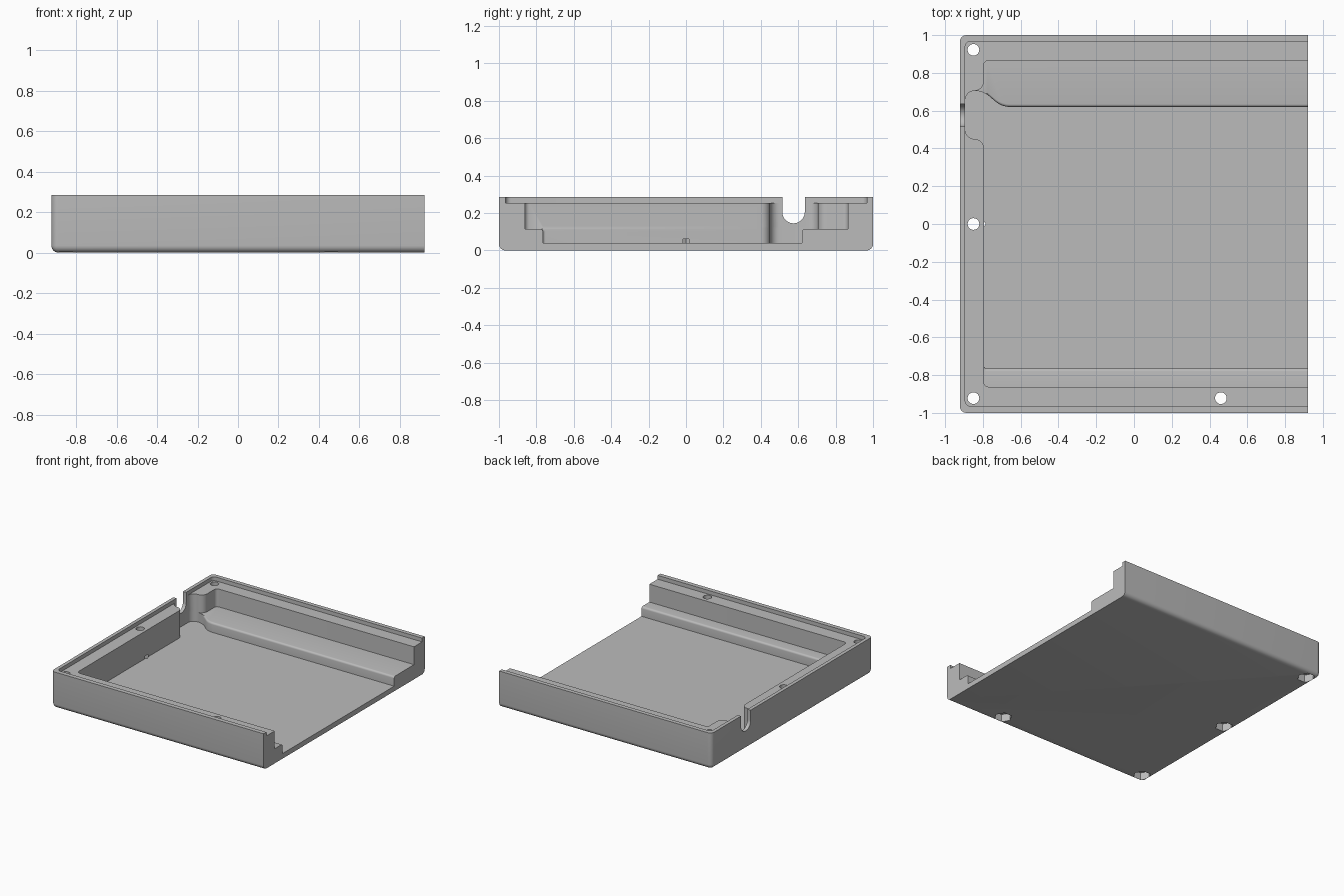
import bpy, bmesh, math
from mathutils import Vector, Matrix

cube = bpy.data.objects.get("Cube")
if cube:
    bpy.data.objects.remove(cube, do_unlink=True)

HALF_X, HEIGHT = 0.922, 0.285

grey = bpy.data.materials.new("light_grey")
grey.use_nodes = True
grey.diffuse_color = (0.5, 0.5, 0.5, 1)
grey.node_tree.nodes["Principled BSDF"].inputs["Base Color"].default_value = (0.5, 0.5, 0.5, 1)


def to_object(name, bm):
    bmesh.ops.recalc_face_normals(bm, faces=bm.faces)
    mesh = bpy.data.meshes.new(name)
    bm.to_mesh(mesh)
    bm.free()
    mesh.materials.append(grey)
    obj = bpy.data.objects.new(name, mesh)
    bpy.context.collection.objects.link(obj)
    return obj


def rounded(corners, steps=8):
    """Outline from (x, y, radius) corners, each rounded by a tangent arc."""
    out = []
    for i, (x, y, r) in enumerate(corners):
        p = Vector((x, y))
        if r == 0:
            out.append(p)
            continue
        a = (Vector(corners[i - 1][:2]) - p).normalized()
        b = (Vector(corners[(i + 1) % len(corners)][:2]) - p).normalized()
        half = a.angle(b) / 2
        centre = p + (a + b).normalized() * (r / math.sin(half))
        start = p + a * (r / math.tan(half)) - centre
        end = p + b * (r / math.tan(half)) - centre
        turn = start.angle_signed(end)
        for k in range(steps + 1):
            out.append(centre + Matrix.Rotation(-turn * k / steps, 2) @ start)
    return out


def loft(name, layers):
    """Closed solid through a stack of (outline, z) layers."""
    bm = bmesh.new()
    rings = [[bm.verts.new((p[0], p[1], z)) for p in pts] for pts, z in layers]
    n = len(rings[0])
    for low, high in zip(rings, rings[1:]):
        for i in range(n):
            j = (i + 1) % n
            bm.faces.new((low[i], low[j], high[j], high[i]))
    bm.faces.new(rings[0][::-1])
    bm.faces.new(rings[-1])
    return to_object(name, bm)


def disc(x, y, r, sides):
    return [(x + r * math.cos(math.tau * k / sides), y + r * math.sin(math.tau * k / sides))
            for k in range(sides)]


def cut(target, cutter):
    cutter.hide_render = True
    mod = target.modifiers.new("cut", "BOOLEAN")
    mod.operation, mod.solver, mod.object = "DIFFERENCE", "EXACT", cutter
    bpy.context.view_layer.objects.active = target
    bpy.ops.object.modifier_apply(modifier=mod.name)
    bpy.data.objects.remove(cutter, do_unlink=True)


# Outer block, rounded along the base and the two closed corners
bm = bmesh.new()
bmesh.ops.create_cube(bm, size=1)
bmesh.ops.scale(bm, verts=bm.verts, vec=(2 * HALF_X, 2, HEIGHT))
bmesh.ops.translate(bm, verts=bm.verts, vec=(0, 0, HEIGHT / 2))
soft = []
for e in bm.edges:
    mid = (e.verts[0].co + e.verts[1].co) / 2
    if mid.x < HALF_X - 0.01 and mid.z < HEIGHT - 0.01:
        soft.append(e)
bmesh.ops.bevel(bm, geom=soft, offset=0.035, segments=6, profile=0.5, affect="EDGES")
tray = to_object("tray_half", bm)

# Rim recess
lip = rounded([(1, -0.965, 0), (-0.894, -0.965, 0.03), (-0.894, 0.967, 0.03), (1, 0.967, 0)])
cut(tray, loft("rim_cutter", [(lip, 0.255), (lip, 0.4)]))

# Upper cavity with the cable bay in the closed wall
bay = [(-0.795, 0.45, 0.049), (-0.894, 0.45, 0.049), (-0.894, 0.705, 0.049)]
upper = rounded([(1, -0.862, 0), (-0.795, -0.862, 0.025)] + bay
                + [(-0.795, 0.705, 0.049), (-0.795, 0.866, 0.025), (1, 0.866, 0)])
cut(tray, loft("upper_cutter", [(upper, 0.115), (upper, 0.4)]))

# Lower cavity, flaring at the ledges to round their edges
lower = rounded([(1, -0.765, 0), (-0.795, -0.765, 0.015)] + bay
                + [(-0.80, 0.705, 0.12), (-0.70, 0.62, 0.12), (1, 0.62, 0)])


def flared(d):
    return [(p.x, p.y + (math.copysign(d, p.y) if p.y < -0.7 or p.x > -0.78 and p.y > 0.6 else 0))
            for p in lower]


R = 0.015
layers = [(flared(0), 0.04)]
for k in range(5):
    a = math.pi / 2 * k / 4
    layers.append((flared(R * (1 - math.cos(a))), 0.115 - R + R * math.sin(a)))
layers.append((flared(R), 0.13))
cut(tray, loft("lower_cutter", layers))

# U-shaped cable notch through the closed wall
notch = [(0.4, 0.515)] + [(0.205 - 0.06 * math.sin(math.pi * k / 16),
                           0.575 - 0.06 * math.cos(math.pi * k / 16)) for k in range(17)] + [(0.4, 0.635)]
cutter = loft("notch_cutter", [(notch, 0.86), (notch, 1.0)])
cutter.data.transform(Matrix(((0, 0, -1, 0), (0, 1, 0, 0), (1, 0, 0, 0), (0, 0, 0, 1))))
cut(tray, cutter)

# Screw holes with hexagonal nut pockets underneath
for x, y in ((-0.85, 0.922), (-0.85, 0), (-0.85, -0.922), (0.46, -0.922)):
    hole, nut = disc(x, y, 0.031, 24), disc(x, y, 0.065, 6)
    cut(tray, loft("nut_cutter", [(nut, -0.1), (nut, 0.06)]))
    cut(tray, loft("hole_cutter", [(hole, -0.1), (hole, 0.4)]))

bpy.ops.object.select_all(action="DESELECT")
tray.select_set(True)
bpy.context.view_layer.objects.active = tray
bpy.ops.object.shade_smooth_by_angle(angle=math.radians(30))
